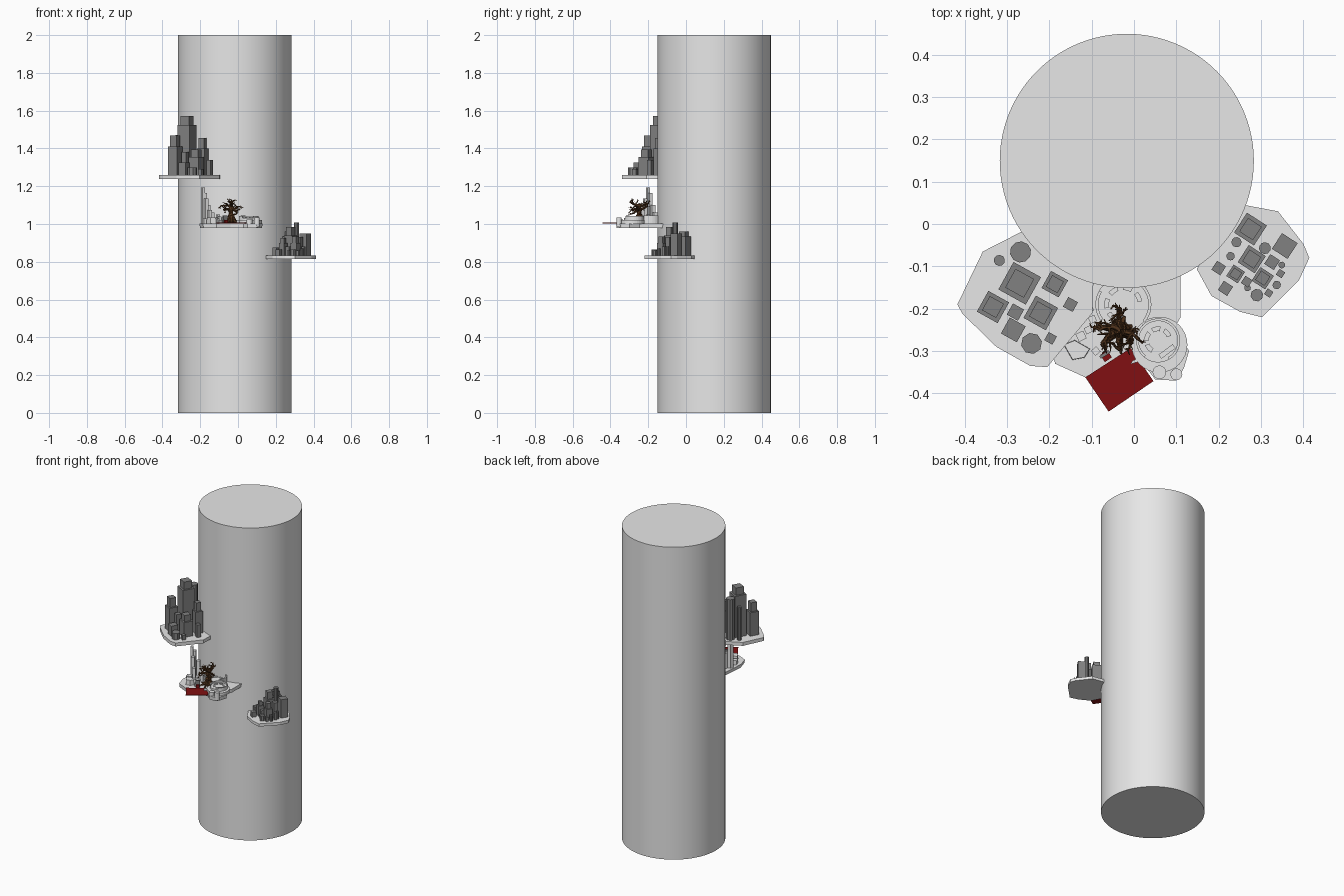
import bpy, bmesh, math, random
from mathutils import Vector, Matrix

random.seed(4)


def material(name, rgb):
    m = bpy.data.materials.new(name)
    m.diffuse_color = (*rgb, 1)
    return m


STONE = material("pale stone", (0.8, 0.8, 0.8))
TOWER = material("dark grey", (0.22, 0.22, 0.22))
RED = material("deep red", (0.22, 0.005, 0.006))
BARK = material("brown bark", (0.085, 0.035, 0.012))


def finish(bm, name, mat, smooth=False):
    bmesh.ops.recalc_face_normals(bm, faces=bm.faces)
    me = bpy.data.meshes.new(name)
    bm.to_mesh(me)
    bm.free()
    me.materials.append(mat)
    ob = bpy.data.objects.new(name, me)
    bpy.context.collection.objects.link(ob)
    if smooth:
        bpy.ops.object.select_all(action='DESELECT')
        ob.select_set(True)
        bpy.context.view_layer.objects.active = ob
        bpy.ops.object.shade_smooth_by_angle(angle=math.radians(35))
    return ob


def add_prism(bm, pts, z0, z1, taper=1.0):
    """Upright prism over an outline; the bottom may be scaled in."""
    n = len(pts)
    cx, cy = sum(p[0] for p in pts) / n, sum(p[1] for p in pts) / n
    lo = [bm.verts.new((cx + (x - cx) * taper, cy + (y - cy) * taper, z0)) for x, y in pts]
    hi = [bm.verts.new((x, y, z1)) for x, y in pts]
    bm.faces.new(lo[::-1])
    bm.faces.new(hi)
    for i in range(n):
        j = (i + 1) % n
        bm.faces.new((lo[i], lo[j], hi[j], hi[i]))


def ngon(x, y, r, n, rot=0.0):
    return [(x + r * math.cos(rot + 2 * math.pi * i / n),
             y + r * math.sin(rot + 2 * math.pi * i / n)) for i in range(n)]


def square(x, y, size, deg):
    return ngon(x, y, size / math.sqrt(2), 4, math.radians(deg + 45))


def prism(name, pts, z0, z1, mat, smooth=False, taper=1.0):
    bm = bmesh.new()
    add_prism(bm, pts, z0, z1, taper)
    return finish(bm, name, mat, smooth)


def ring_wall(bm, x, y, r0, r1, z0, z1, a0, a1, n=20):
    """Curved wall segment between two radii and two angles (degrees)."""
    ang = [math.radians(a0 + (a1 - a0) * i / n) for i in range(n + 1)]
    out = [(x + r1 * math.cos(a), y + r1 * math.sin(a)) for a in ang]
    inn = [(x + r0 * math.cos(a), y + r0 * math.sin(a)) for a in ang]
    add_prism(bm, out + inn[::-1], z0, z1)


# Central column
prism("central_column", ngon(-0.017, 0.149, 0.3, 96), 0, 2, STONE, True)

# Left and right ledges
prism("left_ledge", [(-0.25, -0.01), (-0.265, -0.018), (-0.357, -0.065), (-0.417, -0.19),
                     (-0.405, -0.212), (-0.325, -0.29), (-0.245, -0.335), (-0.205, -0.338),
                     (-0.098, -0.21), (-0.095, -0.1)], 1.238, 1.26, STONE)
prism("right_ledge", [(0.24, 0.047), (0.265, 0.044), (0.34, 0.03), (0.4, -0.047), (0.414, -0.08),
                      (0.39, -0.132), (0.302, -0.22), (0.25, -0.207), (0.183, -0.17),
                      (0.148, -0.106), (0.2, -0.03)], 0.815, 0.833, STONE)


# City towers: x, y, size, sides, shoulder height, top height (0 = plain top)
def city(name, towers, base, deg):
    bm = bmesh.new()
    for x, y, s, n, z1, z2 in towers:
        def shape(k):
            return square(x, y, s * k, deg) if n == 4 else ngon(x, y, s * k, n, 0.2)
        add_prism(bm, shape(1), base, z1)
        if z2:
            add_prism(bm, shape(0.68), z1, z2)
    finish(bm, name, TOWER)


city("left_city", [
    (-0.27, -0.14, 0.074, 4, 1.525, 1.572), (-0.333, -0.196, 0.056, 4, 1.41, 1.468),
    (-0.22, -0.21, 0.06, 4, 1.355, 1.395), (-0.187, -0.142, 0.046, 4, 1.4, 1.455),
], 1.255, -29)
city("left_city_small", [
    (-0.15, -0.19, 0.026, 4, 1.34, 0), (-0.28, -0.208, 0.03, 4, 1.38, 0),
    (-0.285, -0.25, 0.043, 4, 1.325, 0), (-0.242, -0.282, 0.025, 8, 1.3, 0),
    (-0.197, -0.27, 0.022, 4, 1.29, 0), (-0.268, -0.066, 0.025, 10, 1.52, 0),
    (-0.318, -0.086, 0.013, 10, 1.47, 0)], 1.255, -29)
city("right_city", [
    (0.275, -0.012, 0.056, 4, 0.935, 0.96), (0.278, -0.083, 0.048, 4, 0.94, 0.985),
    (0.304, -0.128, 0.038, 4, 0.9, 0.935), (0.24, -0.118, 0.032, 4, 0.9, 0.925),
], 0.83, -33)
city("right_city_small", [
    (0.356, -0.052, 0.044, 4, 0.95, 0), (0.2, -0.104, 0.025, 4, 0.875, 0),
    (0.216, -0.152, 0.026, 4, 0.865, 0), (0.326, -0.09, 0.027, 4, 0.93, 0),
    (0.266, -0.136, 0.02, 4, 0.88, 0), (0.29, -0.168, 0.015, 8, 0.865, 0),
    (0.242, -0.043, 0.012, 10, 0.9, 0), (0.309, -0.057, 0.014, 10, 1.007, 0),
    (0.228, -0.076, 0.01, 10, 0.89, 0), (0.349, -0.097, 0.008, 10, 0.88, 0),
    (0.346, -0.117, 0.016, 4, 0.88, 0), (0.337, -0.144, 0.01, 10, 0.87, 0),
    (0.318, -0.163, 0.016, 4, 0.86, 0), (0.268, -0.151, 0.008, 8, 0.86, 0)], 0.83, -33)

# Middle ledge with the garden ruins
prism("middle_ledge", [(-0.19, -0.09), (-0.205, -0.265), (-0.186, -0.33), (-0.115, -0.362),
                       (-0.04, -0.34), (0.03, -0.34), (0.05, -0.367), (0.1, -0.37),
                       (0.118, -0.34), (0.13, -0.3), (0.096, -0.245), (0.11, -0.22),
                       (0.11, -0.1)], 0.98, 1.003, STONE, taper=0.98)

# Round back court with a broken ring wall
bm = bmesh.new()
add_prism(bm, ngon(-0.025, -0.19, 0.066, 32), 1.0, 1.015)
ring_wall(bm, -0.025, -0.19, 0.059, 0.066, 1.01, 1.045, -40, 120)
ring_wall(bm, -0.025, -0.19, 0.059, 0.066, 1.01, 1.035, 150, 215)
for a in (10, 60, 110, 160, 210):
    ring_wall(bm, -0.025, -0.19, 0.034, 0.045, 1.01, 1.02, a, a + 32, 6)
finish(bm, "back_court", STONE)

# Round front terrace: two tiers, rim, wedges, steps and corner turret
bm = bmesh.new()
add_prism(bm, ngon(0.06, -0.285, 0.066, 32), 1.0, 1.02)
add_prism(bm, ngon(0.057, -0.275, 0.052, 32), 1.02, 1.032)
ring_wall(bm, 0.057, -0.275, 0.046, 0.052, 1.03, 1.042, -60, 230, 28)
for a in range(20, 260, 60):
    ring_wall(bm, 0.057, -0.275, 0.022, 0.033, 1.03, 1.036, a, a + 40, 6)
for i in range(4):
    add_prism(bm, square(0.066 + i * 0.008, -0.31 + i * 0.006, 0.012, 35), 1.03, 1.036)
add_prism(bm, ngon(0.1, -0.355, 0.014, 16), 0.985, 1.035)
add_prism(bm, ngon(0.06, -0.35, 0.016, 16), 1.0, 1.025)
add_prism(bm, [(-0.008, -0.331), (-0.004, -0.323), (0.034, -0.308), (0.034, -0.318)], 1.0, 1.02)
finish(bm, "front_terrace", STONE)

# Broken wall stepping up to a spire, and fallen blocks
bm = bmesh.new()
for x, y, s, z in [(-0.185, -0.2, 0.016, 1.192), (-0.175, -0.19, 0.018, 1.165),
                   (-0.168, -0.215, 0.018, 1.135), (-0.158, -0.175, 0.02, 1.1),
                   (-0.15, -0.23, 0.018, 1.075), (-0.138, -0.165, 0.02, 1.06),
                   (-0.105, -0.2, 0.016, 1.05), (-0.098, -0.225, 0.016, 1.04),
                   (-0.108, -0.25, 0.016, 1.03), (-0.125, -0.265, 0.02, 1.025)]:
    add_prism(bm, square(x, y, s, 25), 1.0, z)
finish(bm, "ruined_wall", STONE)
bm = bmesh.new()
add_prism(bm, [(-0.165, -0.285), (-0.14, -0.275), (-0.105, -0.295), (-0.118, -0.315),
               (-0.145, -0.32)], 1.0, 1.035, 1.05)
add_prism(bm, square(-0.17, -0.25, 0.03, 20), 1.0, 1.03)
add_prism(bm, square(-0.09, -0.3, 0.016, 40), 1.0, 1.02)
finish(bm, "fallen_blocks", STONE)

# Red carpet reaching out beyond the ledge, and a small seat at its head
prism("red_carpet", [(-0.115, -0.362), (-0.06, -0.443), (0.046, -0.371), (-0.008, -0.293)],
      1.003, 1.007, RED)
prism("red_seat", square(-0.066, -0.312, 0.02, 34), 1.003, 1.022, RED)
prism("seat_back", [(-0.082, -0.312), (-0.078, -0.318), (-0.056, -0.304), (-0.06, -0.298)],
      1.003, 1.045, TOWER)

# Bare gnarled tree grown from tapering tubes
tree = bmesh.new()


def tube(pts, r0, r1, n=6):
    prev = None
    for i, p in enumerate(pts):
        d = (pts[min(i + 1, len(pts) - 1)] - pts[max(i - 1, 0)]).normalized()
        q = d.to_track_quat('Z', 'Y')
        r = r0 + (r1 - r0) * i / (len(pts) - 1)
        ring = [tree.verts.new(p + q @ Vector((r * math.cos(2 * math.pi * k / n),
                                               r * math.sin(2 * math.pi * k / n), 0)))
                for k in range(n)]
        if prev:
            for k in range(n):
                tree.faces.new((prev[k], prev[(k + 1) % n], ring[(k + 1) % n], ring[k]))
        else:
            tree.faces.new(ring[::-1])
        prev = ring
    tree.faces.new(prev)


def branch(p, d, length, r, level):
    pts = [p.copy()]
    for i in range(5):
        d = (d + Vector([random.uniform(-0.4, 0.4) for _ in range(3)])).normalized()
        pts.append(pts[-1] + d * length / 5)
    tube(pts, r, r * 0.45)
    if level:
        for k in (2, 3, 4, 5):
            a = random.uniform(0, 2 * math.pi)
            side = Vector((math.cos(a), math.sin(a), random.uniform(-0.1, 0.5)))
            branch(pts[k], (d * 0.7 + side).normalized(), length * 0.48, r * 0.5, level - 1)


base = Vector((-0.035, -0.25, 1.0))
trunk = [base + Vector(v) for v in ((0, 0, 0), (0.004, 0, 0.02), (-0.002, 0.003, 0.045),
                                    (-0.004, 0, 0.07), (0.002, 0, 0.095))]
tube(trunk, 0.024, 0.014, 9)
for i in range(7):
    a = i * 2 * math.pi / 7 + 0.3
    out = Vector((math.cos(a), math.sin(a), 0))
    # Limb and root
    branch(trunk[3 + i % 2], out + Vector((0, 0, 0.45)), 0.052, 0.0085, 2)
    tube([base + out * 0.008 + Vector((0, 0, 0.035)), base + out * 0.022 + Vector((0, 0, 0.014)),
          base + out * 0.04 + Vector((0, 0, 0.005)), base + out * 0.058], 0.01, 0.003)
finish(tree, "bare_tree", BARK, True)
